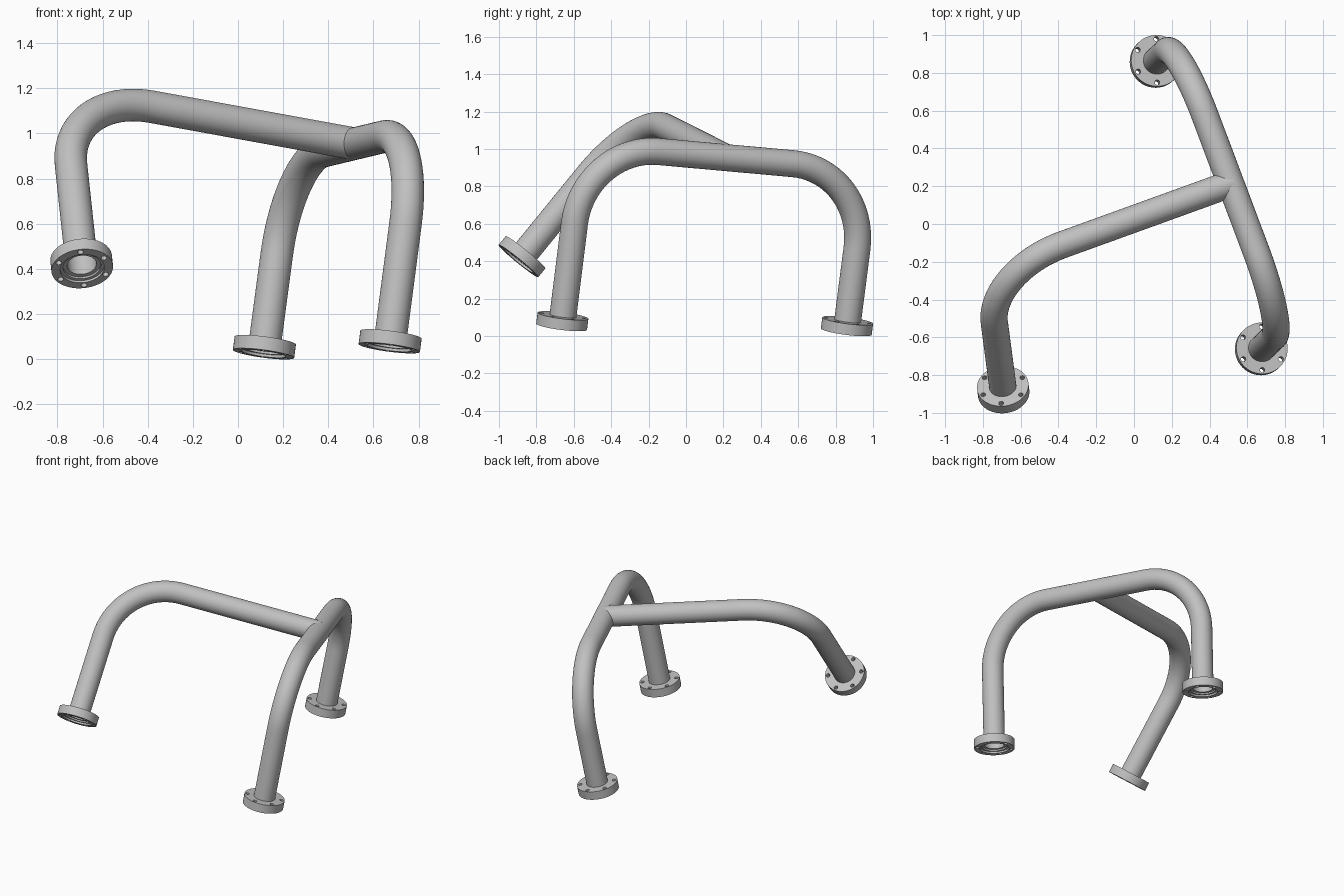
import bpy, bmesh
from math import cos, sin, tan, pi, radians
from mathutils import Vector, Matrix

cube = bpy.data.objects.get("Cube")
if cube:
    bpy.data.objects.remove(cube, do_unlink=True)

PIPE_R, BORE_R, BEND = 0.072, 0.065, 0.425
FLANGE_R, FLANGE_T = 0.137, 0.06
SIDES = 48

GREY = (0.53, 0.53, 0.53, 1)
steel = bpy.data.materials.new("steel grey")
steel.use_nodes = True
steel.diffuse_color = GREY
steel.node_tree.nodes["Principled BSDF"].inputs["Base Color"].default_value = GREY


def make_object(name, bm):
    bmesh.ops.recalc_face_normals(bm, faces=bm.faces)
    mesh = bpy.data.meshes.new(name)
    bm.to_mesh(mesh)
    bm.free()
    mesh.materials.append(steel)
    obj = bpy.data.objects.new(name, mesh)
    bpy.context.collection.objects.link(obj)
    return obj


def activate(obj):
    bpy.ops.object.select_all(action='DESELECT')
    obj.select_set(True)
    bpy.context.view_layer.objects.active = obj


def smooth(obj):
    activate(obj)
    bpy.ops.object.shade_smooth_by_angle(angle=radians(30))


def bridge(bm, a, b):
    for i in range(SIDES):
        j = (i + 1) % SIDES
        bm.faces.new((a[i], a[j], b[j], b[i]))


def rounded_path(points, steps=20):
    """Points and tangents along straight runs joined by circular bends."""
    start, end = points[0], points[-1]
    path = [(start, (points[1] - start).normalized())]
    for before, corner, after in zip(points, points[1:], points[2:]):
        u = (corner - before).normalized()
        v = (after - corner).normalized()
        turn = u.angle(v)
        radius = BEND / tan(turn / 2)
        w = (v - u * cos(turn)) / sin(turn)
        centre = corner - u * BEND + w * radius
        for k in range(steps + 1):
            a = turn * k / steps
            path.append((centre + radius * (u * sin(a) - w * cos(a)),
                         u * cos(a) + w * sin(a)))
    path.append((end, (end - points[-2]).normalized()))
    return path


def pipe(name, points):
    """Hollow tube swept along a rounded path."""
    path = rounded_path(points)
    normal = (points[1] - points[0]).cross(points[2] - points[1]).normalized()
    bm = bmesh.new()
    walls = []
    for r in (PIPE_R, BORE_R):
        rings = []
        for p, t in path:
            n = (normal - t * normal.dot(t)).normalized()
            s = t.cross(n)
            rings.append([bm.verts.new(p + r * (n * cos(2 * pi * i / SIDES)
                                                + s * sin(2 * pi * i / SIDES)))
                          for i in range(SIDES)])
        for a, b in zip(rings, rings[1:]):
            bridge(bm, a, b)
        walls.append(rings)
    for k in (0, -1):
        bridge(bm, walls[0][k], walls[1][k])
    smooth(make_object(name, bm))


def flange(name, face_centre, axis):
    """Recessed ring with six bolt holes; its open face looks along -axis."""
    axis = axis.normalized()
    y = Vector((0, 1, 0))
    y = (y - axis * y.dot(axis)).normalized()
    x = y.cross(axis)
    place = Matrix.Translation(face_centre) @ Matrix((x, y, axis)).transposed().to_4x4()

    profile = [(0.098, 0), (FLANGE_R, 0), (FLANGE_R, FLANGE_T), (BORE_R, FLANGE_T),
               (BORE_R, 0.022), (0.084, 0.022), (0.084, 0.012), (0.098, 0.012)]
    bm = bmesh.new()
    rings = [[bm.verts.new((r * cos(2 * pi * i / SIDES), r * sin(2 * pi * i / SIDES), z))
              for i in range(SIDES)] for r, z in profile]
    for a, b in zip(rings, rings[1:] + rings[:1]):
        bridge(bm, a, b)
    ring = make_object(name, bm)

    # bolt holes
    bm = bmesh.new()
    for k in range(6):
        a = pi / 2 + k * pi / 3
        spot = Vector((0.116 * cos(a), 0.116 * sin(a), FLANGE_T / 2))
        bmesh.ops.create_cone(bm, cap_ends=True, segments=16, radius1=0.013,
                              radius2=0.013, depth=0.2, matrix=Matrix.Translation(spot))
    cutter = make_object(name + "_hole_cutter", bm)
    cutter.hide_render = True
    cut = ring.modifiers.new("bolt holes", 'BOOLEAN')
    cut.operation = 'DIFFERENCE'
    cut.solver = 'EXACT'
    cut.object = cutter
    activate(ring)
    bpy.ops.object.modifier_apply(modifier=cut.name)
    bpy.data.objects.remove(cutter, do_unlink=True)
    ring.matrix_world = place
    smooth(ring)


# Flange faces, bend corners and the tee joint
front_end = Vector((0.67, -0.665, 0.05))
front_corner = Vector((0.797, -0.544, 1.022))
back_corner = Vector((0.228, 0.968, 0.886))
back_end = Vector((0.113, 0.857, 0.024))
tee = Vector((0.519, 0.215, 0.954))
side_corner = Vector((-0.775, -0.253, 1.19))
side_end = Vector((-0.690, -0.896, 0.401))


def inset(end, corner):
    return end + (corner - end).normalized() * 0.024


# Pipes
pipe("main_pipe", [inset(front_end, front_corner), front_corner,
                   back_corner, inset(back_end, back_corner)])
pipe("branch_pipe", [inset(side_end, side_corner), side_corner, tee])

# Flanges
for name, end, corner in (("front_flange", front_end, front_corner),
                          ("back_flange", back_end, back_corner),
                          ("side_flange", side_end, side_corner)):
    flange(name, end, corner - end)
